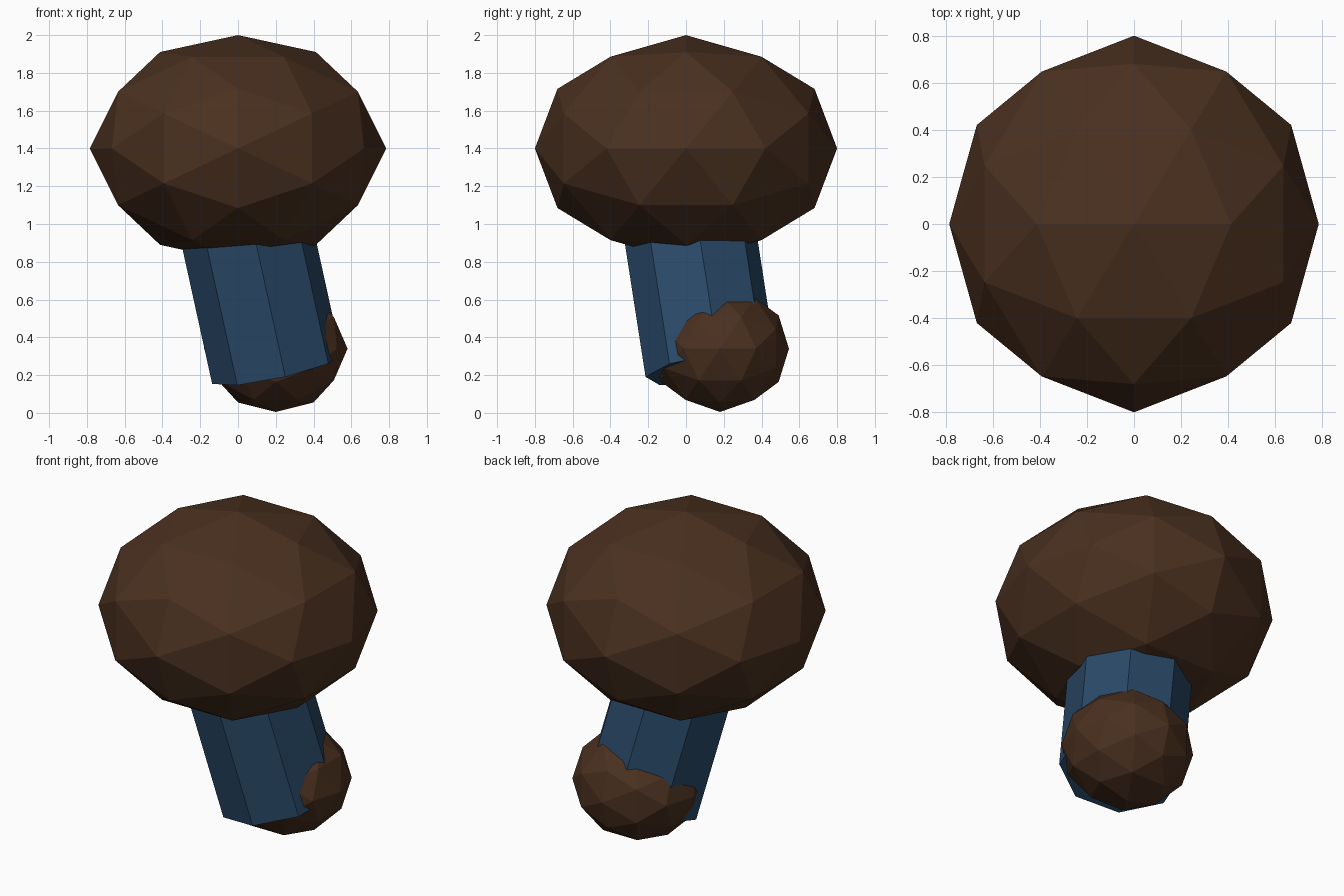
import bpy, bmesh
from math import radians, pi
from mathutils import Matrix, Vector

if "Cube" in bpy.data.objects:
    bpy.data.objects.remove(bpy.data.objects["Cube"])


def material(name, color):
    m = bpy.data.materials.new(name)
    m.diffuse_color = color
    m.use_nodes = True
    m.node_tree.nodes["Principled BSDF"].inputs["Base Color"].default_value = m.diffuse_color
    return m


def finish(bm, name, mat):
    mesh = bpy.data.meshes.new(name)
    bm.to_mesh(mesh)
    bm.free()
    mesh.materials.append(mat)
    ob = bpy.data.objects.new(name, mesh)
    bpy.context.collection.objects.link(ob)
    return ob


def faceted_ball(name, center, radii, mat):
    # icosphere turned so its edge midpoints lie on the axes
    bm = bmesh.new()
    bmesh.ops.create_icosphere(
        bm, subdivisions=2, radius=1,
        matrix=Matrix.Rotation(radians(-31.717), 4, 'Y'))
    bmesh.ops.scale(bm, vec=radii, verts=bm.verts)
    bmesh.ops.translate(bm, vec=center, verts=bm.verts)
    return finish(bm, name, mat)


brown = material("brown", (0.069, 0.030, 0.014, 1))
blue = material("blue", (0.023, 0.069, 0.144, 1))

# large flattened ball on top, small ball at the foot
faceted_ball("upper_ball", (0, 0, 1.4), (0.785, 0.80, 0.60), brown)
faceted_ball("lower_ball", (0.20, 0.18, 0.34), (0.38, 0.365, 0.335), brown)

# leaning eight-sided column, its first corner aimed at a measured point
base = Vector((0.204, 0.132, 0.234))
axis = Vector((-0.22, -0.155, 1)).normalized()
corner = Vector((0.25, -0.215, 0.195)) - base
u = (corner - axis * corner.dot(axis)).normalized()
v = axis.cross(u)
length = 1.0
frame = Matrix((u, v, axis)).transposed().to_4x4()
frame.translation = base + axis * length / 2
bm = bmesh.new()
bmesh.ops.create_cone(bm, cap_ends=True, segments=8, radius1=0.352,
                      radius2=0.352, depth=length)
# put a corner exactly on the local x axis
first = min((w.co for w in bm.verts if w.co.x > 0 and w.co.y > -1e-4),
            key=lambda c: c.y)
bmesh.ops.rotate(bm, verts=bm.verts, cent=(0, 0, 0),
                 matrix=Matrix.Rotation(-Vector((1, 0)).angle_signed(first.xy) * -1, 3, 'Z'))
bmesh.ops.transform(bm, matrix=frame, verts=bm.verts)
finish(bm, "column", blue)
